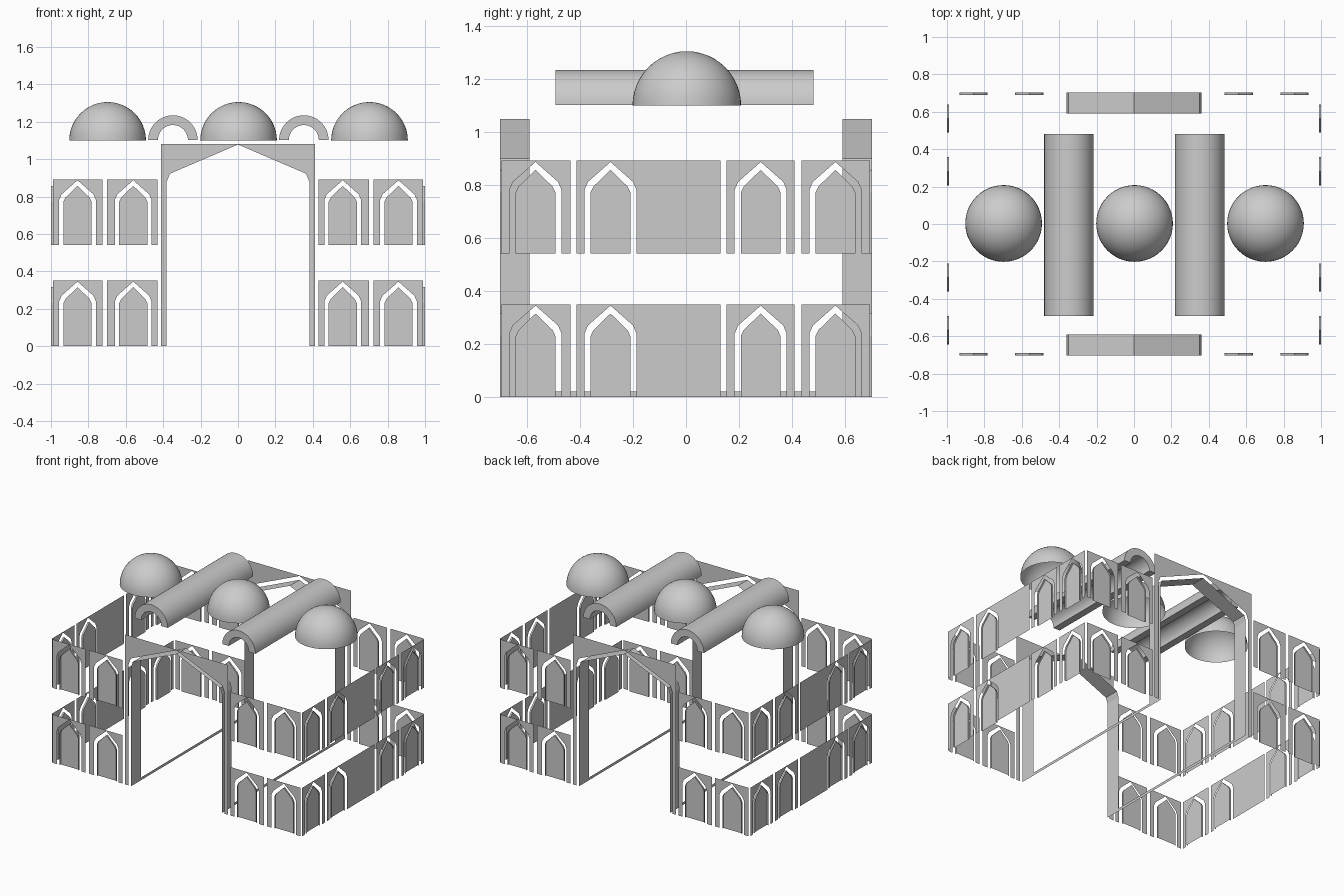
import bpy, bmesh, math
from mathutils import Vector

if "Cube" in bpy.data.objects:
    bpy.data.objects.remove(bpy.data.objects["Cube"])

H = 0.35  # storey panel height


def finish(name, bm, smooth=False):
    me = bpy.data.meshes.new(name)
    bm.to_mesh(me)
    bm.free()
    ob = bpy.data.objects.new(name, me)
    bpy.context.collection.objects.link(ob)
    if smooth:
        bpy.ops.object.select_all(action='DESELECT')
        ob.select_set(True)
        bpy.context.view_layer.objects.active = ob
        bpy.ops.object.shade_smooth_by_angle(angle=math.radians(40))
    return ob


def mirrored(half):
    """Half outline (bottom to apex at u=0) -> full arch path."""
    return [(-u, v) for u, v in half] + [(u, v) for u, v in reversed(half) if u > 0]


def face(bm, pts):
    f = bm.faces.new([bm.verts.new(p) for p in pts])
    f.normal_update()
    return f


def reveal(bm, path, place, d0, d1):
    """Strip along a path, running back from depth d0 to d1."""
    a = [bm.verts.new(place(u, v, d0)) for u, v in path]
    b = [bm.verts.new(place(u, v, d1)) for u, v in path]
    for i in range(len(path) - 1):
        bm.faces.new((a[i], a[i + 1], b[i + 1], b[i]))


NICHE_OUTER = mirrored([(0.098, 0), (0.098, 0.24), (0.085, 0.27), (0, 0.345)])
NICHE_INNER = mirrored([(0.075, 0), (0.075, 0.23), (0.064, 0.253), (0, 0.315)])


def wall(name, bays, place):
    """Two storeys of flat bays (start, end, niche centre), each with a pointed niche."""
    bm = bmesh.new()
    for z in (0, 0.542):
        for u0, u1, c in bays:
            notch = [(c + u, z + v) for u, v in NICHE_OUTER]
            outline = [(u0, z)] + notch + [(u1, z), (u1, z + H), (u0, z + H)]
            face(bm, [place(u, v, 0) for u, v in outline])
            # recessed niche panel
            inner = [(c + u, z + v) for u, v in NICHE_INNER]
            face(bm, [place(u, v, 0.012) for u, v in inner])
            reveal(bm, inner, place, 0, 0.012)
    bmesh.ops.triangulate(bm, faces=[f for f in bm.faces if len(f.verts) > 4])
    return finish(name, bm)


# front and back walls, portals
pair = [(0.43, 0.70, 0.56), (0.725, 0.99, 0.858)]
end_bays = pair + [(-b, -a, -c) for a, b, c in pair]
PORTAL_OUTER = mirrored([(0.382, 0), (0.382, 0.877), (0.364, 0.922), (0, 1.078)])
PORTAL_INNER = mirrored([(0.362, 0), (0.362, 0.86), (0.35, 0.90), (0, 1.05)])
for side, s in (("front", -1), ("back", 1)):
    def place(u, v, d, s=s):
        return Vector((u, s * (0.702 - d), v))
    wall(side + "_wall", end_bays, place)
    bm = bmesh.new()
    outline = [(-0.413, 0)] + PORTAL_OUTER + [(0.413, 0), (0.413, 1.082), (-0.413, 1.082)]
    face(bm, [place(u, v, 0) for u, v in outline])
    bmesh.ops.triangulate(bm, faces=bm.faces[:])
    reveal(bm, PORTAL_INNER, place, 0, 0.112)
    finish(side + "_portal", bm)

# side walls and passage skirting
side_bays = [(-0.696, -0.436, -0.568), (-0.413, 0.13, -0.285),
             (0.153, 0.41, 0.282), (0.436, 0.694, 0.564)]
for side, s in (("left", -1), ("right", 1)):
    wall(side + "_wall", side_bays, lambda u, v, d, s=s: Vector((s * (1.0 - d), u, v)))
    bm = bmesh.new()
    x = s * 0.362
    face(bm, [(x, -0.59, 0), (x, 0.59, 0), (x, 0.59, 0.02), (x, -0.59, 0.02)])
    finish(side + "_skirting", bm)

# roof domes
for name, x in (("left_dome", -0.697), ("centre_dome", 0.003), ("right_dome", 0.703)):
    bm = bmesh.new()
    bmesh.ops.create_uvsphere(bm, u_segments=48, v_segments=24, radius=0.205)
    bmesh.ops.delete(bm, geom=[v for v in bm.verts if v.co.z < -1e-4], context='VERTS')
    finish(name, bm, True).location = (x, 0.003, 1.1)

# hollow half-round roof vaults
N = 32
arc = [(math.cos(math.pi * i / N), math.sin(math.pi * i / N)) for i in range(N + 1)]
for name, x in (("left_vault", -0.348), ("right_vault", 0.352)):
    bm = bmesh.new()
    rows = [[bm.verts.new((x + r * c, y, 1.102 + r * q)) for c, q in arc]
            for r, y in ((0.132, -0.493), (0.132, 0.481), (0.08, 0.481), (0.08, -0.493))]
    for k in range(4):
        a, b = rows[k], rows[(k + 1) % 4]
        for i in range(N):
            bm.faces.new((a[i], a[i + 1], b[i + 1], b[i]))
    for i in (0, N):
        bm.faces.new([r[i] for r in rows])
    bmesh.ops.recalc_face_normals(bm, faces=bm.faces[:])
    finish(name, bm, True)
